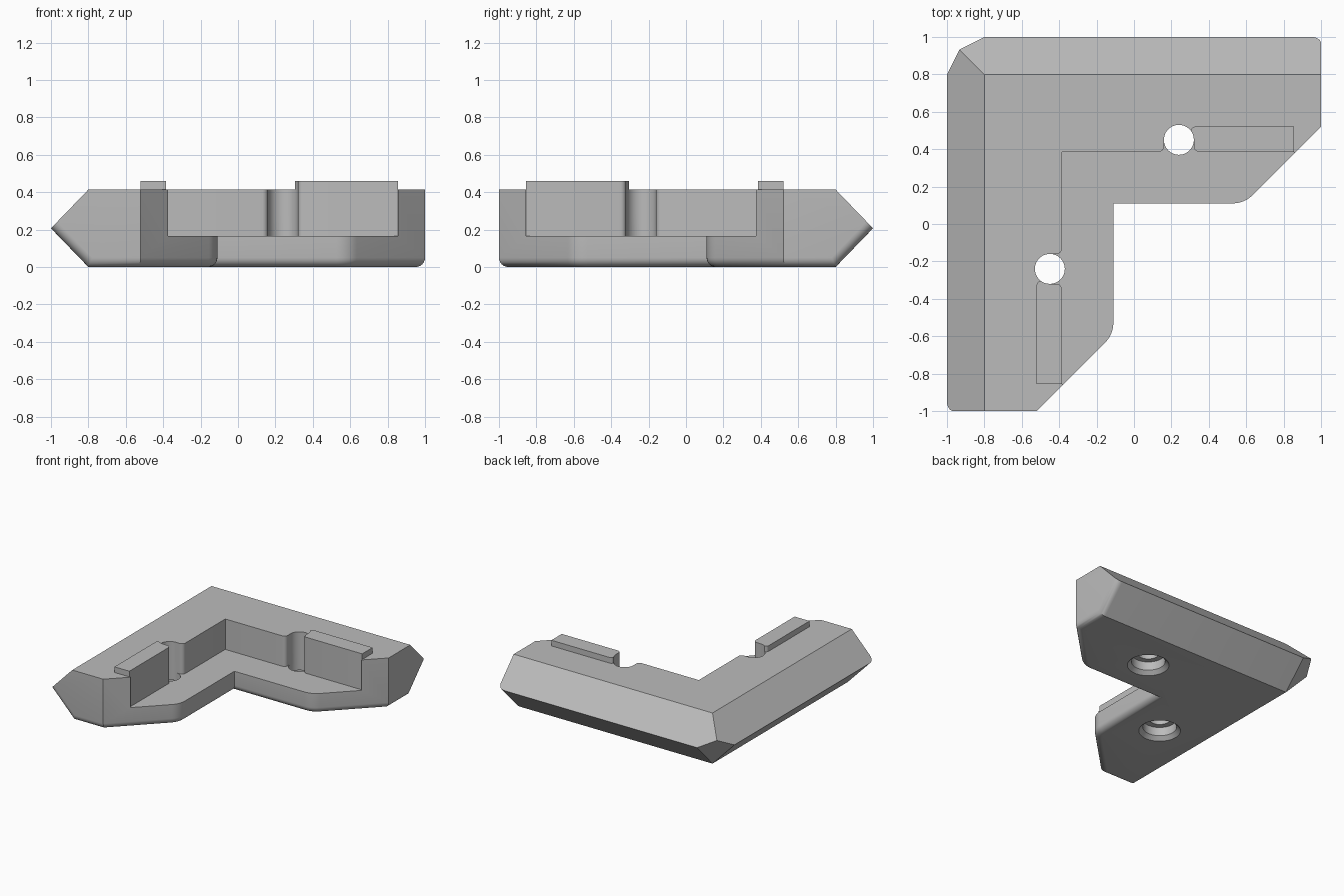
import bpy, bmesh
from math import sin, cos, radians
from mathutils import Vector

cube = bpy.data.objects.get("Cube")
if cube:
    bpy.data.objects.remove(cube)

H, CHAMFER, FILLET = 0.414, 0.2, 0.05
WALL, INNER, LEDGE, STOP = 0.385, 0.11, 0.165, 0.855
HOLE = Vector((0.24, 0.45))
R = 0.08


def flip(points):
    """Reflect an outline across the corner diagonal, reversing its order."""
    return [(-y, -x) for x, y in reversed(points)]


def arc(cx, cy, r, a0, a1, n):
    steps = [radians(a0 + (a1 - a0) * i / n) for i in range(n + 1)]
    return [(cx + r * cos(a), cy + r * sin(a)) for a in steps]


def prism(points, z0, z1):
    bm = bmesh.new()
    base = bm.faces.new([bm.verts.new((x, y, z0)) for x, y in points])
    top = bmesh.ops.extrude_face_region(bm, geom=[base])["geom"]
    verts = [v for v in top if isinstance(v, bmesh.types.BMVert)]
    bmesh.ops.translate(bm, verts=verts, vec=(0, 0, z1 - z0))
    bmesh.ops.recalc_face_normals(bm, faces=bm.faces)
    return bm


def make_object(name, bm):
    mesh = bpy.data.meshes.new(name)
    bm.to_mesh(mesh)
    bm.free()
    obj = bpy.data.objects.new(name, mesh)
    bpy.context.collection.objects.link(obj)
    return obj


def combine(target, tool, operation):
    tool.hide_render = True
    mod = target.modifiers.new("cut", "BOOLEAN")
    mod.operation, mod.solver, mod.object = operation, "EXACT", tool
    bpy.context.view_layer.update()
    graph = bpy.context.evaluated_depsgraph_get()
    mesh = bpy.data.meshes.new_from_object(target.evaluated_get(graph))
    target.modifiers.clear()
    target.data = mesh
    bpy.data.objects.remove(tool)


def slice_off(bm, point, normal):
    geom = bm.verts[:] + bm.edges[:] + bm.faces[:]
    bmesh.ops.bisect_plane(bm, geom=geom, dist=1e-5, plane_co=point,
                           plane_no=normal, clear_outer=True)
    bmesh.ops.holes_fill(bm, edges=[e for e in bm.edges if e.is_boundary], sides=0)
    bmesh.ops.recalc_face_normals(bm, faces=bm.faces)


# L-shaped block with rounded inner tips
elbow_x, r = 0.59, 0.155
t = r * (2 ** 0.5 - 1)
half = [(-INNER, INNER)] + arc(elbow_x - t, INNER + r, r, -90, -45, 6) + [(1, 0.52), (1, 1)]
bm = prism(half + [(-1, 1)] + flip(half)[:-1], 0, H)

# Pointed outer edges, then the slanted facet under the corner
mid = H / 2
for s in (1, -1):
    z = H if s > 0 else 0
    slice_off(bm, (-1 + CHAMFER, 0, z), (-mid, 0, s * CHAMFER))
    slice_off(bm, (0, 1 - CHAMFER, z), (0, mid, s * CHAMFER))
a, b, c = (Vector(p) for p in ((-1, 0.8, mid), (-0.8, 1, mid), (-0.8, 0.8, 0)))
normal = (b - a).cross(c - a)
slice_off(bm, a, normal if normal.z < 0 else -normal)

# Fillet along the bottom rim and up the lower ends
bm.normal_update()
rim = []
for e in bm.edges:
    normals = [f.normal for f in e.link_faces]
    walls = [n for n in normals if abs(n.z) < 0.01]
    under = [n for n in normals if n.z < -0.1]
    if len(walls) == 1 and len(under) == 1:
        rim.append(e)
bmesh.ops.bevel(bm, geom=rim, offset=FILLET, offset_type="OFFSET", segments=6,
                profile=0.5, affect="EDGES", clamp_overlap=False)
body = make_object("corner_bracket", bm)

# Raised tabs beside the holes
left = HOLE.x + 0.065
tab = [(left, 0.37), (STOP, 0.37), (STOP, 0.52)] + arc(left + 0.02, 0.5, 0.02, 90, 180, 4)
for outline in (tab, flip(tab)):
    combine(body, make_object("tab", prism(outline, 0.3, 0.46)), "UNION")

# Recess with open screw slots in its walls
f = 0.03
slot = arc(HOLE.x - R - f, WALL + f, f, -90, 0, 5)
slot += arc(HOLE.x, HOLE.y, R, 180, 0, 24)
slot += arc(HOLE.x + R + f, WALL + f, f, 180, 270, 5)
recess = [(-WALL, WALL)] + slot + [(STOP, WALL), (STOP, 0)]
combine(body, make_object("recess", prism(recess + flip(recess)[:-1], LEDGE, 1)), "DIFFERENCE")

# Screw holes, counterbored from below with a chamfered mouth
for x, y in (HOLE, (-HOLE.y, -HOLE.x)):
    for r0, r1, z0, z1 in ((R, R, -0.2, 0.3), (0.125, 0.125, -0.1, 0.1), (0.185, 0.125, -0.03, 0.03)):
        bm = bmesh.new()
        bmesh.ops.create_cone(bm, cap_ends=True, segments=48, radius1=r0, radius2=r1, depth=z1 - z0)
        bmesh.ops.translate(bm, verts=bm.verts, vec=(x, y, (z0 + z1) / 2))
        combine(body, make_object("bore", bm), "DIFFERENCE")

# Plain grey finish
grey = bpy.data.materials.new("plain_grey")
grey.use_nodes = True
grey.diffuse_color = (0.5, 0.5, 0.5, 1)
grey.node_tree.nodes["Principled BSDF"].inputs["Base Color"].default_value = grey.diffuse_color
body.data.materials.clear()
body.data.materials.append(grey)

bpy.ops.object.select_all(action="DESELECT")
body.select_set(True)
bpy.context.view_layer.objects.active = body
bpy.ops.object.shade_smooth_by_angle(angle=radians(30))
